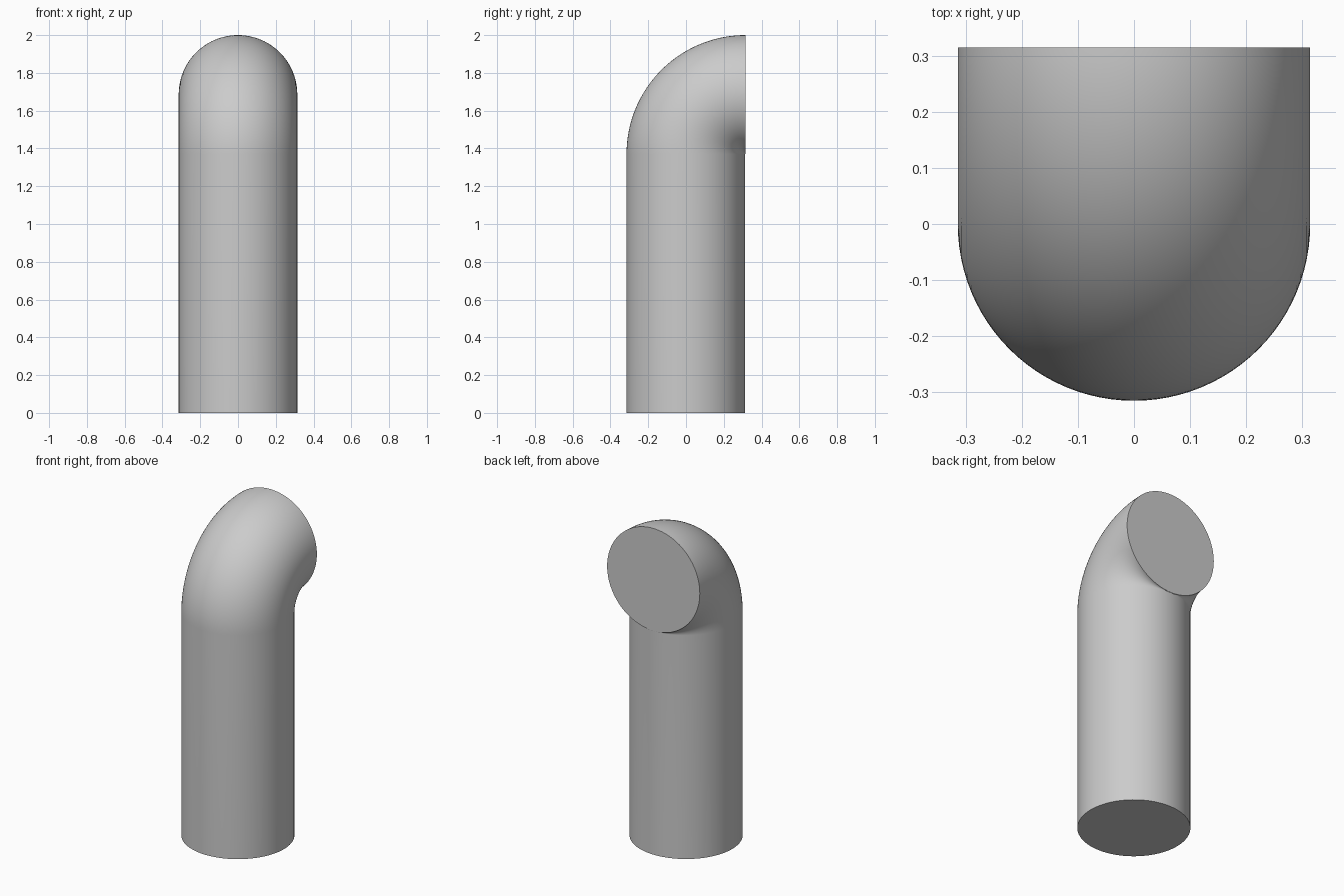
import bpy, bmesh, math
from mathutils import Vector

cube = bpy.data.objects.get("Cube")
if cube:
    bpy.data.objects.remove(cube, do_unlink=True)

RADIUS = 0.314      # pipe radius
BEND = 0.316        # bend radius of the centre line
SIDES, STEPS = 96, 40
AXIS_Y = -0.001
BEND_Z = 2 - RADIUS - BEND

# One flat grey for the whole pipe
grey = bpy.data.materials.new("plain_grey")
grey.use_nodes = True
colour = (0.6, 0.6, 0.6, 1)
grey.diffuse_color = colour
grey.node_tree.nodes["Principled BSDF"].inputs["Base Color"].default_value = colour

bm = bmesh.new()


def add_ring(centre, angle):
    """Circle of vertices, tilted from level towards the back by angle."""
    outward = Vector((0, -math.cos(angle), math.sin(angle)))
    side = Vector((1, 0, 0))
    turns = [2 * math.pi * i / SIDES for i in range(SIDES)]
    return [bm.verts.new(centre + RADIUS * (math.cos(t) * side - math.sin(t) * outward))
            for t in turns]


# Straight stem, then a quarter-turn elbow opening to the back
rings = [add_ring(Vector((0, AXIS_Y, 0)), 0)]
for k in range(STEPS + 1):
    a = math.pi / 2 * k / STEPS
    centre = Vector((0, AXIS_Y + BEND * (1 - math.cos(a)), BEND_Z + BEND * math.sin(a)))
    rings.append(add_ring(centre, a))

# Pipe wall
for low, high in zip(rings, rings[1:]):
    for i in range(SIDES):
        j = (i + 1) % SIDES
        bm.faces.new((low[i], low[j], high[j], high[i]))

# Flat end caps
bm.faces.new(rings[0][::-1])
bm.faces.new(rings[-1])
bmesh.ops.recalc_face_normals(bm, faces=bm.faces[:])

mesh = bpy.data.meshes.new("bent_pipe")
bm.to_mesh(mesh)
bm.free()
mesh.materials.append(grey)
pipe = bpy.data.objects.new("bent_pipe", mesh)
bpy.context.collection.objects.link(pipe)

# Smooth wall, sharp cap rims
bpy.ops.object.select_all(action='DESELECT')
pipe.select_set(True)
bpy.context.view_layer.objects.active = pipe
bpy.ops.object.shade_smooth_by_angle(angle=math.radians(40))
